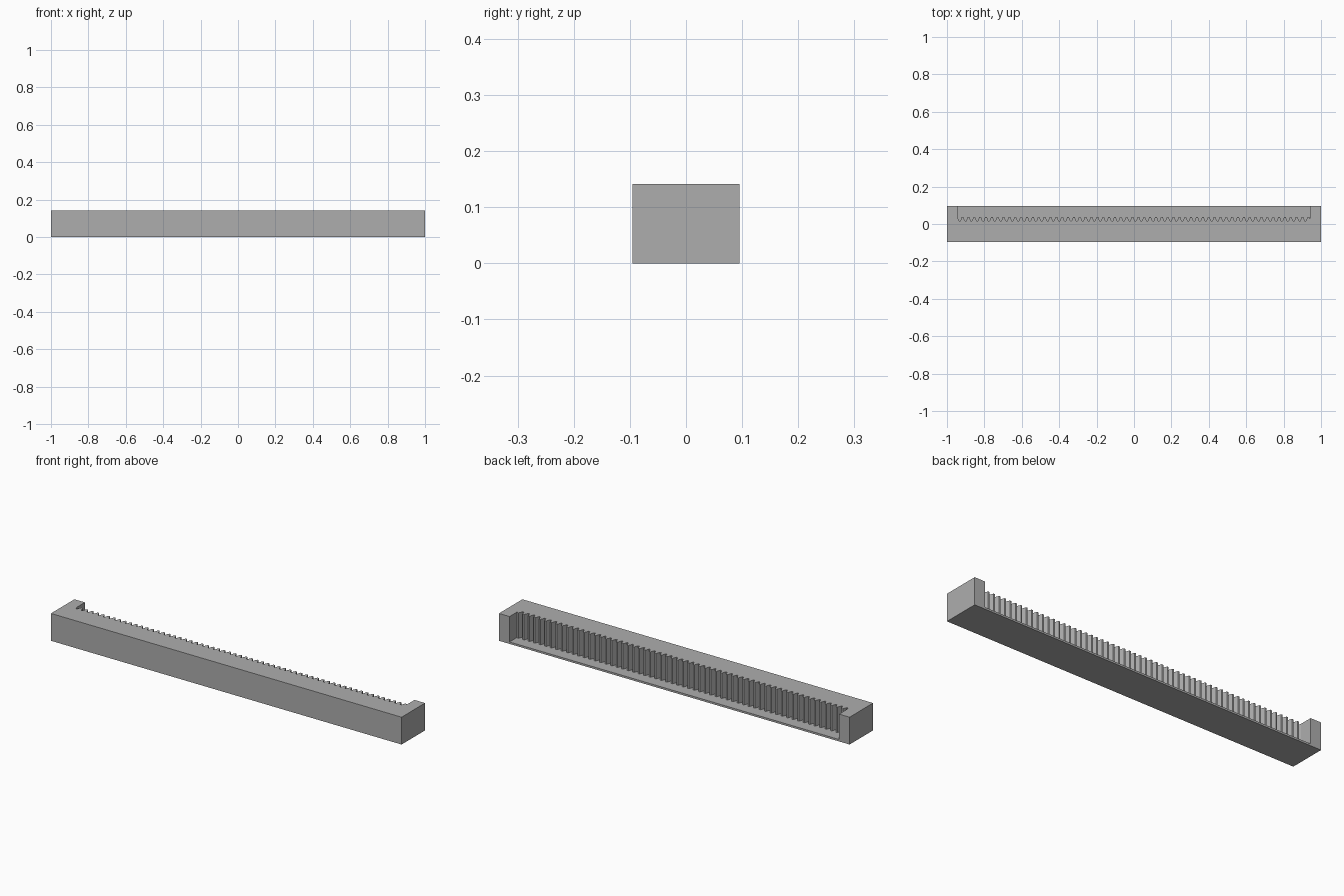
import bpy
import bmesh
import math

cube = bpy.data.objects.get("Cube")
if cube:
    bpy.data.objects.remove(cube, do_unlink=True)

# Overall sizes
HALF_LENGTH, HALF_DEPTH, HEIGHT = 1.0, 0.0955, 0.141
HALF_POCKET, FLOOR = 0.94, 0.01
TEETH = 60
PITCH = 2 * HALF_POCKET / TEETH
MODULE = PITCH / math.pi
PITCH_LINE = 0.028
ROOT, TIP = PITCH_LINE - 1.25 * MODULE, PITCH_LINE + MODULE

grey = bpy.data.materials.new("plain grey")
grey.use_nodes = True
colour = (0.42, 0.42, 0.42, 1)
grey.diffuse_color = colour
grey.node_tree.nodes["Principled BSDF"].inputs["Base Color"].default_value = colour


def extrude_profile(name, outline, bottom, top):
    """Extrude a closed plan outline upwards into a solid."""
    bm = bmesh.new()
    face = bm.faces.new([bm.verts.new((x, y, bottom)) for x, y in outline])
    result = bmesh.ops.extrude_face_region(bm, geom=[face])
    for v in result["geom"]:
        if isinstance(v, bmesh.types.BMVert):
            v.co.z = top
    bmesh.ops.recalc_face_normals(bm, faces=bm.faces)
    bmesh.ops.triangulate(bm, faces=[f for f in bm.faces if len(f.verts) > 4])
    mesh = bpy.data.meshes.new(name)
    bm.to_mesh(mesh)
    bm.free()
    mesh.materials.append(grey)
    obj = bpy.data.objects.new(name, mesh)
    bpy.context.collection.objects.link(obj)
    return obj


# Straight-sided rack teeth, each starting half way down a flank
slope = math.tan(math.radians(20))
to_root = 1.25 * MODULE * slope
to_tip = MODULE * slope
rack = [(-HALF_POCKET, PITCH_LINE)]
for i in range(TEETH):
    x = -HALF_POCKET + i * PITCH
    rack += [(x + to_root, ROOT), (x + PITCH / 2 - to_root, ROOT),
             (x + PITCH / 2 + to_tip, TIP), (x + PITCH - to_tip, TIP)]
rack.append((HALF_POCKET, PITCH_LINE))

# Body: solid front bar, two end posts and the toothed pocket wall
body = [(HALF_LENGTH, HALF_DEPTH), (HALF_LENGTH, -HALF_DEPTH),
        (-HALF_LENGTH, -HALF_DEPTH), (-HALF_LENGTH, HALF_DEPTH),
        (-HALF_POCKET, HALF_DEPTH)] + rack + [(HALF_POCKET, HALF_DEPTH)]
extrude_profile("rack_body", body, FLOOR, HEIGHT)

# Thin floor plate under the whole part
plate = [(-HALF_LENGTH, -HALF_DEPTH), (HALF_LENGTH, -HALF_DEPTH),
         (HALF_LENGTH, HALF_DEPTH), (-HALF_LENGTH, HALF_DEPTH)]
extrude_profile("floor_plate", plate, 0, FLOOR)
